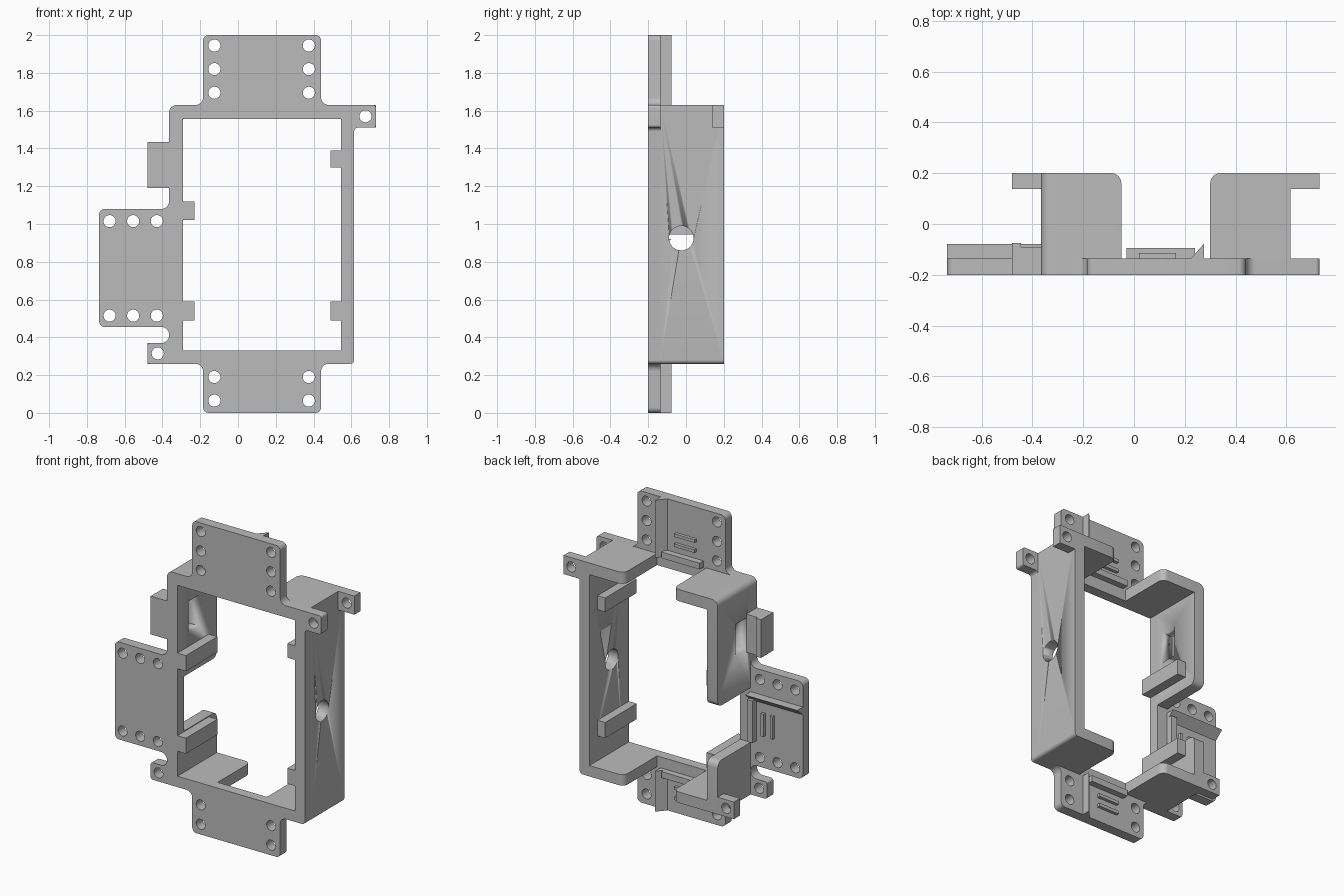
import bpy, bmesh, math
from mathutils import Matrix, Vector

old = bpy.data.objects.get("Cube")
if old:
    bpy.data.objects.remove(old, do_unlink=True)

grey = bpy.data.materials.new("plain grey")
grey.use_nodes = True
COLOR = (0.5, 0.5, 0.5, 1)
grey.diffuse_color = COLOR
grey.node_tree.nodes["Principled BSDF"].inputs["Base Color"].default_value = COLOR

# Sketch planes: columns send sketch u, v and the extrusion axis into the model
PLANES = {
    "xz": Matrix(((1, 0, 0), (0, 0, -1), (0, 1, 0))).to_4x4(),
    "yz": Matrix(((0, 0, 1), (1, 0, 0), (0, 1, 0))).to_4x4(),
    "xy": Matrix.Identity(4),
}


def rounded(corners, steps=8):
    """Outline from (u, v, radius) corners, convex or concave."""
    out = []
    for i, (u, v, r) in enumerate(corners):
        p = Vector((u, v))
        if r == 0:
            out.append(p)
            continue
        a = (Vector(corners[i - 1][:2]) - p).normalized()
        b = (Vector(corners[(i + 1) % len(corners)][:2]) - p).normalized()
        centre = p + (a + b) * r
        for k in range(steps + 1):
            t = k / steps * math.pi / 2
            out.append(centre - b * r * math.cos(t) - a * r * math.sin(t))
    return out


def circle(u, v, r, n=32):
    return [Vector((u + r * math.cos(k * math.tau / n), v + r * math.sin(k * math.tau / n)))
            for k in range(n)]


def rect(u0, u1, v0, v1):
    return [Vector(p) for p in ((u0, v0), (u1, v0), (u1, v1), (u0, v1))]


def extrude(name, plane, loops, d0, d1, edge_rule=None, radius=0.04):
    """Extrude an outline (later loops are holes) from d0 to d1 along the plane normal."""
    cu = bpy.data.curves.new(name, "CURVE")
    cu.dimensions = "2D"
    cu.fill_mode = "BOTH"
    cu.extrude = (d1 - d0) / 2
    for loop in loops:
        sp = cu.splines.new("POLY")
        sp.points.add(len(loop) - 1)
        for pt, p in zip(sp.points, loop):
            pt.co = (p.x, p.y, 0, 1)
        sp.use_cyclic_u = True
    tmp = bpy.data.objects.new(name + "_sketch", cu)
    me = bpy.data.meshes.new_from_object(tmp)
    bpy.data.objects.remove(tmp)
    bpy.data.curves.remove(cu)
    me.name = name
    me.transform(PLANES[plane])
    axis = {"xz": 1, "yz": 0, "xy": 2}[plane]
    shift = Vector((0, 0, 0))
    shift[axis] = (d0 + d1) / 2
    me.transform(Matrix.Translation(shift))
    bm = bmesh.new()
    bm.from_mesh(me)
    bmesh.ops.remove_doubles(bm, verts=bm.verts, dist=0.0001)
    if edge_rule:
        bmesh.ops.dissolve_limit(bm, angle_limit=0.02, verts=bm.verts, edges=bm.edges)
        picked = [e for e in bm.edges if all(edge_rule(v.co) for v in e.verts)]
        bmesh.ops.bevel(bm, geom=picked, offset=radius, segments=6, profile=0.5, affect="EDGES")
    bmesh.ops.recalc_face_normals(bm, faces=bm.faces)
    bm.to_mesh(me)
    bm.free()
    me.materials.clear()
    me.materials.append(grey)
    ob = bpy.data.objects.new(name, me)
    bpy.context.collection.objects.link(ob)
    bpy.ops.object.select_all(action="DESELECT")
    ob.select_set(True)
    bpy.context.view_layer.objects.active = ob
    bpy.ops.object.shade_smooth_by_angle(angle=math.radians(30))
    return ob


def cut(ob, cutter):
    mod = ob.modifiers.new("cut", "BOOLEAN")
    mod.object, mod.operation, mod.solver = cutter, "DIFFERENCE", "EXACT"
    bpy.context.view_layer.objects.active = ob
    bpy.ops.object.modifier_apply(modifier=mod.name)
    bpy.data.objects.remove(cutter, do_unlink=True)


FRONT, PLATE, BACK = -0.2, -0.135, 0.2
L, R, B, T = -0.365, 0.615, 0.26, 1.63        # frame outside
IL, IR, IB, IT = -0.29, 0.545, 0.33, 1.555    # frame opening
GX0, GX1, GZ0, GZ1 = -0.05, 0.30, 0.595, 0.945  # wall gaps
HOLE = 0.032

# Front plate with three mounting flanges and two lugs
outline = rounded([
    (-0.185, 2, .03), (0.44, 2, .03), (0.44, T, .04), (0.73, T, .015),
    (0.73, 1.51, .015), (R, 1.51, .02), (R, B, .02), (0.44, B, .04),
    (0.44, 0, .03), (-0.185, 0, .03), (-0.185, B, .04), (-0.48, B, .015),
    (-0.48, 0.37, .015), (L, 0.37, .04), (L, 0.455, .04), (-0.735, 0.455, .03),
    (-0.735, 1.08, .03), (L, 1.08, .04), (L, T, .04), (-0.185, T, .04)])
holes = [circle(x, z, HOLE) for x in (-0.125, 0.375) for z in (0.065, 0.19, 1.695, 1.82, 1.945)]
holes += [circle(x, z, HOLE) for x in (-0.68, -0.555, -0.43) for z in (0.515, 1.015)]
lug_holes = [circle(0.675, 1.57, HOLE), circle(-0.425, 0.315, HOLE)]
extrude("front_plate", "xz", [outline, rect(IL, IR, IB, IT)] + holes + lug_holes, FRONT, PLATE)


# Deep walls, broken by three gaps, with rounded rear corners at the gaps
def gap_corner(co):
    near = min(abs(co.x - GX0), abs(co.x - GX1), abs(co.z - GZ0), abs(co.z - GZ1))
    return co.y > BACK - 0.001 and near < 0.001


right_wall = extrude("right_wall", "xz", [rounded([
    (GX1, T, 0), (R, T, 0), (R, B, .02), (GX1, B, 0),
    (GX1, IB, 0), (IR, IB, 0), (IR, IT, 0), (GX1, IT, 0)])], PLATE, BACK, gap_corner)
cut(right_wall, extrude("bore_cutter", "yz", [circle(-0.025, 0.925, 0.065)], 0.5, 0.7))

upper_wall = extrude("upper_left_wall", "xz", [rounded([
    (GX0, T, 0), (L, T, .04), (L, GZ1, 0), (IL, GZ1, 0),
    (IL, IT, 0), (GX0, IT, 0)])], PLATE, BACK, gap_corner)
cut(upper_wall, extrude("window_cutter", "yz", [rect(-0.09, 0.02, 1.21, 1.41)], -0.42, -0.25))

extrude("lower_left_wall", "xz", [rounded([
    (GX0, B, 0), (L, B, 0), (L, GZ0, 0), (IL, GZ0, 0),
    (IL, IB, 0), (GX0, IB, 0)])], PLATE, BACK, gap_corner)

# Rear lugs
for name, x0, x1, z0, z1, hole in (("rear_lug_right", 0.6, 0.73, 1.51, T, lug_holes[0]),
                                   ("rear_lug_left", -0.48, -0.35, B, 0.37, lug_holes[1])):
    extrude(name, "xz", [rect(x0, x1, z0, z1), hole], 0.138, BACK)

# Hooked block beside the window
extrude("side_block", "xy", [[Vector(p) for p in (
    (-0.48, FRONT), (L, FRONT), (L, -0.09), (-0.445, -0.09), (-0.445, -0.075), (-0.48, -0.075))]],
    1.19, 1.435)

# Inner support rails
for i, (x0, x1, z0, z1) in enumerate(((IL, -0.23, 1.02, 1.12), (IL, -0.23, 0.49, 0.59),
                                      (0.49, IR, 1.30, 1.39), (0.49, IR, 0.49, 0.59))):
    extrude(f"support_rail_{i + 1}", "xz", [rect(x0, x1, z0, z1)], FRONT, 0.12)

# Flange details: wedge rib, stop bar and two small ridges on each rear face
WEDGE = ((0.1, PLATE), (0.15, PLATE), (0.15, -0.078))


def flange_details(name, centre, base, tip, sideways):
    sign = 1 if tip > base else -1

    def strip(part, a0, a1, near, far, top):
        n0, n1 = sorted((base + sign * near, base + sign * far))
        a = (centre + a0, centre + a1)
        shape = rect(n0, n1, *a) if sideways else rect(*a, n0, n1)
        extrude(f"{name}_{part}", "xz", [shape], PLATE - 0.01, top)

    strip("stop_bar", -0.155, 0.115, 0, 0.04, -0.095)
    strip("ridge_near", -0.105, 0.04, 0.085, 0.105, -0.115)
    strip("ridge_far", -0.105, 0.04, 0.15, 0.17, -0.115)
    lo, hi = sorted((base, tip))
    if sideways:
        tri = [Vector((y, centre + a)) for a, y in WEDGE]
    else:
        tri = [Vector((centre + a, y)) for a, y in WEDGE]
    extrude(f"{name}_wedge_rib", "yz" if sideways else "xy", [tri], lo, hi)


flange_details("top_flange", 0.125, T, 2, False)
flange_details("bottom_flange", 0.125, B, 0, False)
flange_details("side_flange", 0.77, L, -0.735, True)
